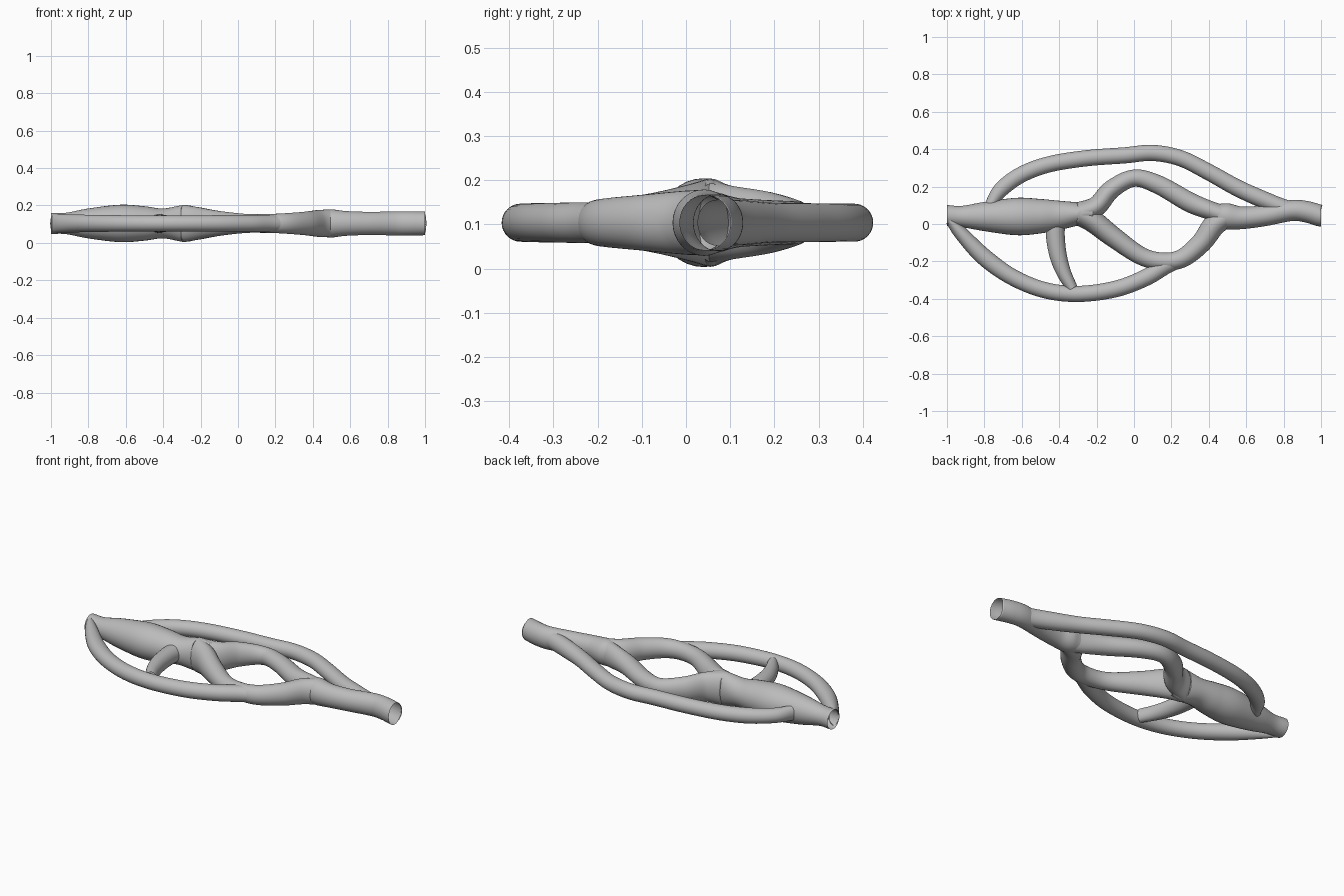
import bpy, bmesh, math
from mathutils import Vector

cube = bpy.data.objects.get("Cube")
if cube:
    bpy.data.objects.remove(cube, do_unlink=True)

grey = bpy.data.materials.new("plain_grey")
grey.use_nodes = True
colour = (0.5, 0.5, 0.5, 1)
grey.diffuse_color = colour
grey.node_tree.nodes["Principled BSDF"].inputs["Base Color"].default_value = colour

MID = 0.104   # height of every centreline
SIDES = 32
STEPS = 8


def spline(keys):
    """Catmull-Rom through (x, y, side radius, upright radius) keys."""
    p = [Vector(k) for k in keys]
    p = [2 * p[0] - p[1]] + p + [2 * p[-1] - p[-2]]
    out = []
    for a, b, c, d in zip(p, p[1:], p[2:], p[3:]):
        for i in range(STEPS):
            t = i / STEPS
            out.append(0.5 * (2 * b + (c - a) * t + (2 * a - 5 * b + 4 * c - d) * t * t
                              + (3 * b - a - 3 * c + d) * t ** 3))
    return out + [p[-2]]


def tube(name, keys, flat_start=False, flat_end=False):
    """Open tube with an elliptical section that follows the keys."""
    path = spline([k if len(k) == 4 else (*k, k[2]) for k in keys])
    bm = bmesh.new()
    rings = []
    for i, s in enumerate(path):
        tan = path[min(i + 1, len(path) - 1)] - path[max(i - 1, 0)]
        tan = Vector((tan[0], tan[1], 0)).normalized()
        if (flat_start and i == 0) or (flat_end and i == len(path) - 1):
            tan = Vector((1, 0, 0))
        side = Vector((-tan.y, tan.x, 0))
        ring = []
        for j in range(SIDES):
            a = math.tau * j / SIDES
            ring.append(bm.verts.new(Vector((s[0], s[1], MID))
                        + side * s[2] * math.cos(a) + Vector((0, 0, s[3] * math.sin(a)))))
        rings.append(ring)
    for r, q in zip(rings, rings[1:]):
        for j in range(SIDES):
            k = (j + 1) % SIDES
            bm.faces.new((r[j], r[k], q[k], q[j])).smooth = True
    bmesh.ops.recalc_face_normals(bm, faces=bm.faces)
    mesh = bpy.data.meshes.new(name)
    bm.to_mesh(mesh)
    bm.free()
    mesh.materials.append(grey)
    obj = bpy.data.objects.new(name, mesh)
    bpy.context.collection.objects.link(obj)
    return obj


# Swollen trunk, open on the left end
tube("trunk", [(-1, .045, .056), (-.92, .04, .057), (-.8, .04, .078, .08),
               (-.63, .04, .1), (-.5, .042, .092), (-.4, .047, .078, .08),
               (-.29, .055, .06, .098), (-.22, .058, .045, .088)], flat_start=True)

# Inner ring: two branches that leave the trunk and meet again
tube("inner_back_branch", [(-.3, .055, .06, .1), (-.2, .095, .054, .085),
                           (-.12, .185, .05, .07), (0, .245, .046, .051),
                           (.13, .21, .05), (.3, .115, .053, .056),
                           (.42, .068, .05, .068), (.5, .04, .055, .074)], flat_start=True)
tube("inner_front_branch", [(-.3, .055, .06, .1), (-.22, .015, .06, .088),
                            (-.11, -.07, .055, .068), (.04, -.172, .048, .051),
                            (.16, -.2, .047, .05), (.26, -.182, .05, .055),
                            (.36, -.1, .055, .063), (.43, -.005, .06, .072),
                            (.5, .04, .055, .074)], flat_start=True)

# Stem, open on the right end
tube("stem", [(.45, .05, .06, .07), (.5, .04, .07, .075), (.58, .033, .06, .066),
              (.7, .045, .056, .062), (.84, .072, .056, .064),
              (.92, .066, .057, .064), (1, .043, .058, .063)], flat_end=True)

# Long outer loops
tube("outer_back_loop", [(-.77, .1, .03, .043), (-.71, .185, .041), (-.6, .265, .043),
                         (-.45, .32, .043), (-.25, .352, .043), (-.05, .367, .043),
                         (.1, .38, .043), (.25, .351, .043), (.4, .277, .044),
                         (.55, .194, .045), (.68, .135, .046, .05), (.8, .088, .045, .052),
                         (.88, .07, .045, .052)])
tube("outer_front_loop", [(-.985, .02, .025, .05), (-.92, -.055, .038, .049),
                          (-.8, -.178, .046), (-.65, -.284, .044), (-.48, -.353, .043),
                          (-.3, -.374, .043), (-.1, -.348, .044), (.06, -.288, .045),
                          (.17, -.222, .046), (.26, -.182, .042)])

# Short bridge between the trunk and the front loop
tube("bridge", [(-.42, .02, .052), (-.42, -.07, .05), (-.405, -.17, .046, .047),
                (-.375, -.26, .039, .043), (-.33, -.345, .03, .04)])
